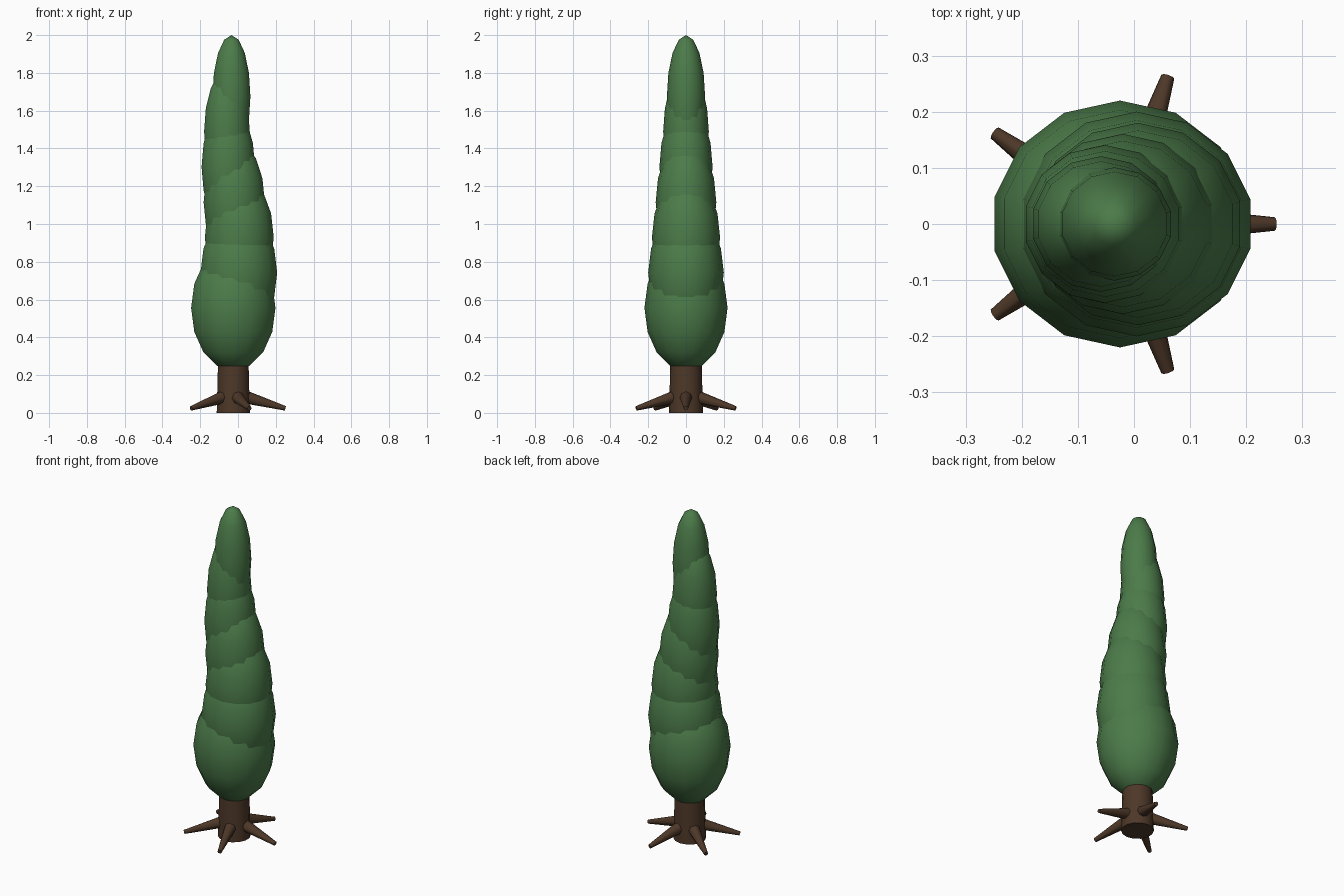
import bpy, math
from mathutils import Vector

if "Cube" in bpy.data.objects:
    bpy.data.objects.remove(bpy.data.objects["Cube"])

AXIS_X = -0.025   # the tree's base sits slightly left of the origin


def material(name, rgb):
    m = bpy.data.materials.new(name)
    m.diffuse_color = (*rgb, 1)
    m.use_nodes = True
    m.node_tree.nodes["Principled BSDF"].inputs["Base Color"].default_value = m.diffuse_color
    return m


leaf_green = material("leaf green", (0.072, 0.20, 0.068))
bark_brown = material("bark brown", (0.075, 0.039, 0.021))


def finish(name, mat, smooth_angle):
    ob = bpy.context.object
    ob.name = name
    ob.data.materials.append(mat)
    bpy.ops.object.transform_apply(location=False, rotation=False, scale=True)
    bpy.ops.object.shade_smooth_by_angle(angle=math.radians(smooth_angle))
    return ob


def taper(name, start, end, r1, r2, sides):
    """Tapered cylinder running from start to end."""
    start, end = Vector(start), Vector(end)
    d = end - start
    bpy.ops.mesh.primitive_cone_add(
        vertices=sides, radius1=r1, radius2=r2, depth=d.length,
        location=(start + end) / 2,
        rotation=d.to_track_quat('Z', 'Y').to_euler())
    return finish(name, bark_brown, 50)


# Foliage: seven overlapping ellipsoids, shrinking upwards and swaying sideways
COUNT = 7
for i in range(COUNT):
    t = i / (COUNT - 1)
    bpy.ops.mesh.primitive_uv_sphere_add(
        segments=14, ring_count=8, radius=1,
        location=(AXIS_X + 0.035 * math.sin(i), 0, 0.556 + 1.119 * t))
    ob = bpy.context.object
    ob.scale = (0.229 - 0.126 * t, 0.22 - 0.119 * t, 0.333 - 0.008 * t)
    # put a vertex column on the x axis
    ob.rotation_euler.z = 0
    finish(f"foliage_{i + 1}", leaf_green, 60)

# Trunk
taper("trunk", (AXIS_X, 0, 0), (AXIS_X, 0, 0.45), 0.09, 0.078, 14)

# Roots: five tapered spikes fanning out around the trunk
for i in range(5):
    a = i * math.tau / 5
    c, s = math.cos(a), math.sin(a)
    taper(f"root_{i + 1}",
          (AXIS_X + 0.05 * c, 0.05 * s, 0.088),
          (AXIS_X + 0.276 * c, 0.276 * s, 0.024), 0.036, 0.012, 8)
